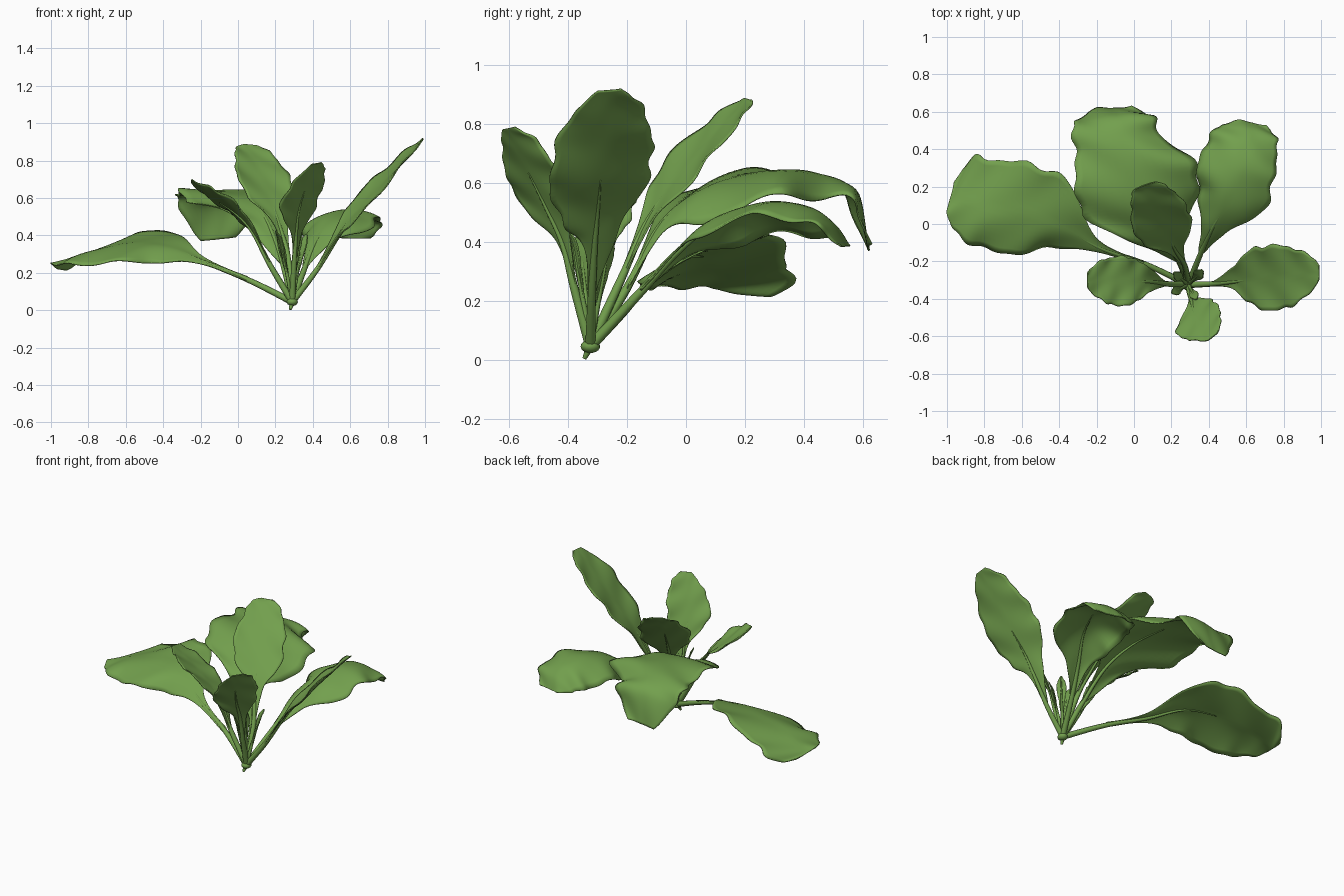
import bpy, bmesh, math
from mathutils import Vector

cube = bpy.data.objects.get("Cube")
if cube:
    bpy.data.objects.remove(cube)

green = bpy.data.materials.new("leaf green")
green.use_nodes = True
COLOR = (0.17, 0.35, 0.075, 1)
green.diffuse_color = COLOR
bsdf = green.node_tree.nodes["Principled BSDF"]
bsdf.inputs["Base Color"].default_value = COLOR
bsdf.inputs["Roughness"].default_value = 0.8

BASE = (0.29, -0.325, 0.045)


def spline(rows, t):
    """Catmull-Rom sample of equal-length rows, t from 0 to 1."""
    f = t * (len(rows) - 1)
    i = min(int(f), len(rows) - 2)
    f -= i
    a, b = rows[max(i - 1, 0)], rows[i]
    c, d = rows[i + 1], rows[min(i + 2, len(rows) - 1)]
    return [0.5 * (2 * q + (r - p) * f + (2 * p - 5 * q + 4 * r - s) * f * f
                   + (3 * q - p - 3 * r + s) * f ** 3)
            for p, q, r, s in zip(a, b, c, d)]


def finish(bm, name):
    bmesh.ops.recalc_face_normals(bm, faces=bm.faces)
    mesh = bpy.data.meshes.new(name)
    bm.to_mesh(mesh)
    bm.free()
    mesh.materials.append(green)
    mesh.shade_smooth()
    obj = bpy.data.objects.new(name, mesh)
    bpy.context.collection.objects.link(obj)
    return obj


def blade(name, rows, sides, cup, ruffle, n=56, m=16):
    """Leaf surface: rows hold x, y, z of the midrib and the width on each side.
    The crosswise direction turns from sides[0] to sides[1] along the leaf."""
    first, last = (Vector(s).normalized() for s in sides)
    bm = bmesh.new()
    grid = []
    for i in range(n + 1):
        t = i / n
        x, y, z, wa, wb = spline(rows, t)
        mid = Vector((x, y, z))
        side = first.lerp(last, t).normalized()
        ahead = Vector(spline(rows, min(t + 0.02, 1))[:3])
        behind = Vector(spline(rows, max(t - 0.02, 0))[:3])
        normal = side.cross(ahead - behind).normalized()
        if normal.z < 0:
            normal = -normal
        line = []
        for j in range(m + 1):
            v = 2 * j / m - 1
            left = v < 0
            w = max(wa if left else wb, 0.006)
            phase = 0 if left else 2
            lobes = 1 + abs(v) * (0.03 * math.sin(t * 47 + phase)
                                  + 0.03 * math.sin(t * 29 + 2 * phase))
            full = min(w / 0.15, 1.2)
            bend = cup[0 if left else 1] * v * v * full * (1 - t ** 6)
            wave = ruffle * abs(v) * full * math.sin(t * 23 + 3 * v)
            p = mid + side * (v * w * lobes) + normal * wave
            p.z += bend
            line.append(bm.verts.new(p))
        grid.append(line)
    for a, b in zip(grid, grid[1:]):
        for j in range(m):
            bm.faces.new((a[j], a[j + 1], b[j + 1], b[j]))
    obj = finish(bm, name)
    solid = obj.modifiers.new("thickness", "SOLIDIFY")
    solid.thickness = 0.006
    solid.offset = 0


def tube(name, points, r0, r1):
    """Tapered round stalk through the points."""
    bm = bmesh.new()
    rings, n, k = [], 24, 8
    for i in range(n + 1):
        t = i / n
        p = Vector(spline(points, t))
        d = Vector(spline(points, min(t + 0.02, 1))) - Vector(spline(points, max(t - 0.02, 0)))
        a = d.cross(Vector((0.3, 0.2, 1))).normalized()
        b = d.cross(a).normalized()
        r = r0 + (r1 - r0) * t
        rings.append([bm.verts.new(p + r * (a * math.cos(q * math.tau / k)
                      + b * math.sin(q * math.tau / k))) for q in range(k)])
    for a, b in zip(rings, rings[1:]):
        for j in range(k):
            bm.faces.new((a[j], a[(j + 1) % k], b[(j + 1) % k], b[j]))
    bm.faces.new(rings[0])
    bm.faces.new(rings[-1])
    finish(bm, name)


def leaf(name, rows, sides, cup, ruffle=0.01, stalk=0.019):
    blade(name + "_blade", rows, sides, cup, ruffle)
    # the stalk sinks under the blade and fades out
    points = [BASE] + [(x, y, z - 0.006) for x, y, z, _, _ in rows[:4]]
    tube(name + "_stalk", points, stalk, 0.002)


# Large leaves
leaf("low_right_leaf", [
    (0.05, -0.21, 0.17, 0.015, 0.015), (-0.2, -0.12, 0.27, 0.03, 0.04),
    (-0.4, 0.0, 0.35, 0.14, 0.23), (-0.6, 0.06, 0.355, 0.23, 0.27),
    (-0.8, 0.1, 0.31, 0.22, 0.25), (-0.93, 0.12, 0.265, 0.15, 0.24),
    (-0.99, 0.11, 0.24, 0.05, 0.12)],
    [(0.25, 0.95, 0.62), (0.25, 0.95, -0.2)], (-0.05, 0.0))

leaf("back_leaf", [
    (0.24, -0.2, 0.25, 0.015, 0.015), (0.16, -0.08, 0.47, 0.16, 0.06),
    (0.08, 0.08, 0.59, 0.36, 0.24), (0.0, 0.28, 0.64, 0.31, 0.34),
    (-0.06, 0.45, 0.63, 0.26, 0.21), (-0.09, 0.57, 0.57, 0.23, 0.19),
    (-0.1, 0.62, 0.38, 0.1, 0.09)],
    [(1, 0.1, -0.1), (1, 0.06, 0.12)], (0.0, -0.08), 0.014)

leaf("back_left_leaf", [
    (0.36, -0.15, 0.24, 0.015, 0.015), (0.42, -0.02, 0.38, 0.06, 0.08),
    (0.5, 0.12, 0.485, 0.16, 0.2), (0.56, 0.28, 0.535, 0.22, 0.19),
    (0.6, 0.42, 0.515, 0.2, 0.17), (0.62, 0.5, 0.46, 0.15, 0.14),
    (0.63, 0.54, 0.385, 0.07, 0.08)],
    [(0.95, -0.25, 0), (0.95, -0.2, 0)], (-0.09, -0.04))

leaf("upright_leaf", [
    (0.27, -0.22, 0.28, 0.012, 0.012), (0.22, -0.14, 0.46, 0.04, 0.05),
    (0.18, -0.06, 0.58, 0.14, 0.14), (0.13, 0.04, 0.7, 0.15, 0.16),
    (0.09, 0.13, 0.8, 0.11, 0.13), (0.06, 0.19, 0.86, 0.075, 0.09),
    (0.06, 0.21, 0.885, 0.03, 0.04)],
    [(0.9, 0.4, -0.15), (0.9, 0.3, -0.05)], (0.02, 0.02), 0.007)

leaf("front_leaf", [
    (0.3, -0.38, 0.25, 0.012, 0.012), (0.31, -0.42, 0.4, 0.03, 0.04),
    (0.325, -0.48, 0.53, 0.13, 0.12), (0.355, -0.535, 0.64, 0.12, 0.13),
    (0.395, -0.58, 0.735, 0.07, 0.09), (0.42, -0.605, 0.785, 0.03, 0.035)],
    [(0.75, 0.62, 0.1), (0.75, 0.62, 0.15)], (0.02, 0.02), 0.007)

leaf("left_leaf", [
    (0.42, -0.32, 0.22, 0.014, 0.014), (0.53, -0.31, 0.39, 0.04, 0.09),
    (0.61, -0.3, 0.5, 0.13, 0.17), (0.72, -0.29, 0.615, 0.18, 0.185),
    (0.83, -0.28, 0.74, 0.17, 0.16), (0.93, -0.27, 0.85, 0.11, 0.11),
    (0.99, -0.26, 0.915, 0.04, 0.04)],
    [(0, 1, 0.6), (0, 1, 0.1)], (0.02, 0.02), 0.007)

leaf("right_leaf", [
    (0.17, -0.32, 0.25, 0.012, 0.012), (0.08, -0.31, 0.42, 0.06, 0.08),
    (0.0, -0.31, 0.51, 0.12, 0.13), (-0.1, -0.3, 0.58, 0.14, 0.13),
    (-0.19, -0.3, 0.64, 0.1, 0.1), (-0.25, -0.3, 0.69, 0.04, 0.04)],
    [(0, 1, -0.4), (0, 1, -0.2)], (0.02, 0.02), 0.008)

# Young narrow shoots around the crown
shoots = [(0.07, 0.07, 0.36, 0.03), (0.04, -0.07, 0.40, 0.025),
          (-0.08, -0.04, 0.38, 0.025), (-0.07, 0.06, 0.33, 0.025)]
for number, (dx, dy, h, w) in enumerate(shoots, 1):
    bx, by, bz = BASE
    path = [(bx + dx * f, by + dy * f, bz + h * g, w * s, w * s) for f, g, s in
            ((0.3, 0.35, 0.25), (0.55, 0.6, 0.6), (0.8, 0.85, 1), (1.1, 1, 0.2))]
    leaf(f"young_shoot_{number}", path, [(-dy, dx, 0)] * 2, (0.01, 0.01), 0.004, 0.012)

# Crown and root stub
bm = bmesh.new()
bmesh.ops.create_uvsphere(bm, u_segments=16, v_segments=10, radius=0.03)
bmesh.ops.scale(bm, vec=(1, 1.1, 0.75), verts=bm.verts)
bmesh.ops.translate(bm, vec=BASE, verts=bm.verts)
finish(bm, "crown")
tube("root_stub", [BASE, (0.285, -0.335, 0.025), (0.28, -0.345, 0.004)], 0.016, 0.007)
